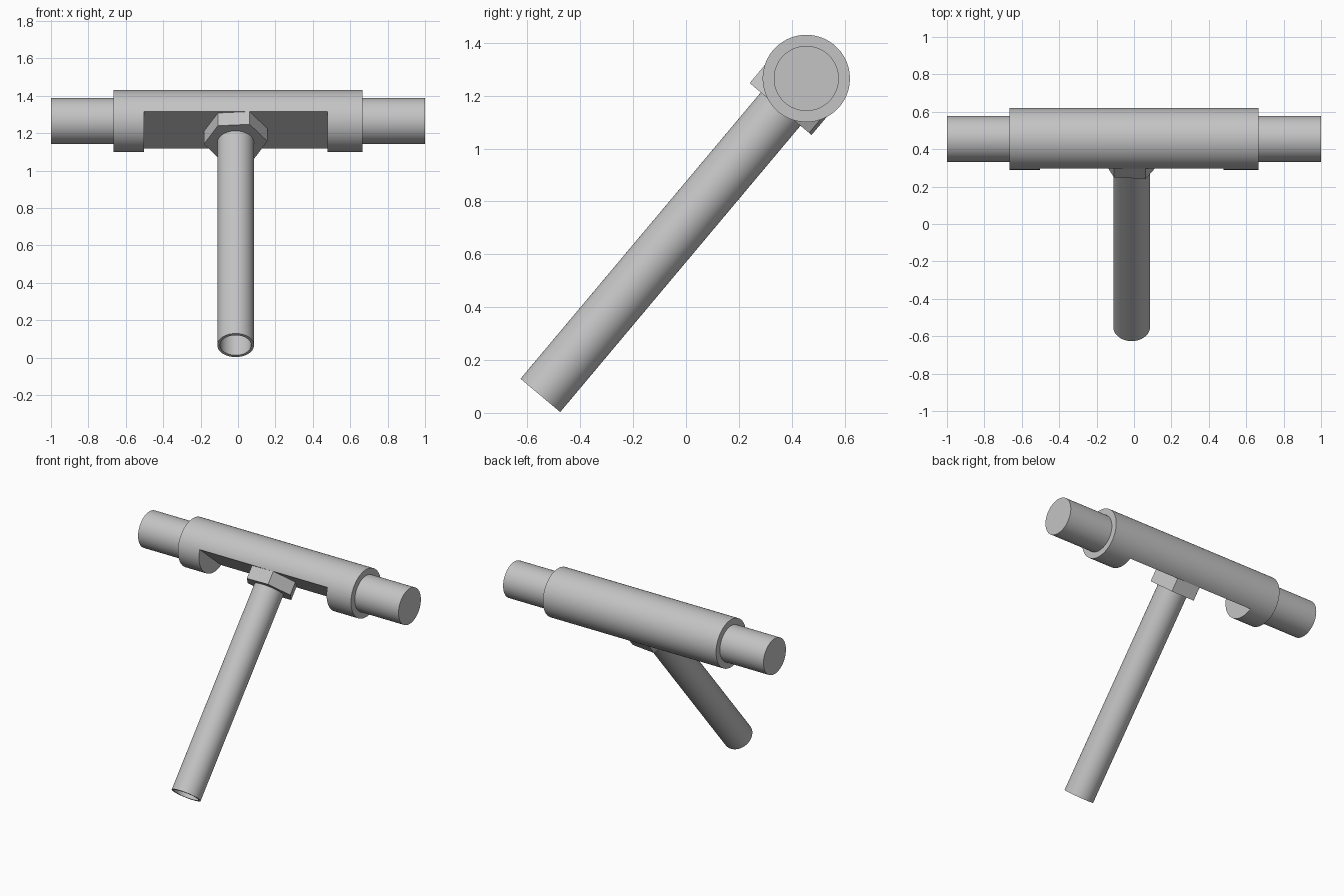
import bpy, bmesh
from math import radians
from mathutils import Matrix, Vector

if "Cube" in bpy.data.objects:
    bpy.data.objects.remove(bpy.data.objects["Cube"], do_unlink=True)

# One plain grey material
grey = bpy.data.materials.new("plain_grey")
grey.use_nodes = True
COLOUR = (0.55, 0.55, 0.55, 1)
grey.diffuse_color = COLOUR
grey.node_tree.nodes["Principled BSDF"].inputs["Base Color"].default_value = COLOUR

# Frames: the crossbar axis, and the handle tilted 40 degrees through that axis
CENTRE = Matrix.Translation((0, 0.455, 1.265))
BAR = CENTRE @ Matrix.Rotation(radians(90), 4, "Y")
HANDLE = CENTRE @ Matrix.Translation((-0.0125, 0, 0)) @ Matrix.Rotation(radians(-40), 4, "X")
FLAT = -0.062       # level of the flat seat along the handle axis
NUT_FACE = -0.151   # outer face of the nut


def finish(bm, name, frame):
    """Turn a bmesh into a placed, coloured object."""
    mesh = bpy.data.meshes.new(name)
    bmesh.ops.recalc_face_normals(bm, faces=bm.faces)
    bm.transform(frame)
    bm.to_mesh(mesh)
    bm.free()
    mesh.materials.append(grey)
    obj = bpy.data.objects.new(name, mesh)
    bpy.context.collection.objects.link(obj)
    return obj


def prism(radius, start, end, sides=96, turn=0):
    """Closed prism along local z between two levels."""
    bm = bmesh.new()
    place = Matrix.Translation((0, 0, (start + end) / 2)) @ Matrix.Rotation(radians(turn), 4, "Z")
    bmesh.ops.create_cone(bm, cap_ends=True, segments=sides, radius1=radius,
                          radius2=radius, depth=end - start, matrix=place)
    return bm


def smooth(obj):
    bpy.ops.object.select_all(action="DESELECT")
    obj.select_set(True)
    bpy.context.view_layer.objects.active = obj
    bpy.ops.object.shade_smooth_by_angle(angle=radians(30))


# Thick sleeve with a flat seat cut into its underside
sleeve = finish(prism(0.165, -0.665, 0.665), "sleeve", BAR)
box = bmesh.new()
bmesh.ops.create_cube(box, size=1)
box.transform(Matrix.Translation((0, 0, FLAT - 0.2)) @ Matrix.Diagonal((0.98, 0.6, 0.4, 1)))
cutter = finish(box, "seat_cutter", HANDLE)
cutter.hide_render = True
cut = sleeve.modifiers.new("seat_cut", "BOOLEAN")
cut.operation = "DIFFERENCE"
cut.solver = "EXACT"
cut.object = cutter
bpy.context.view_layer.objects.active = sleeve
bpy.ops.object.modifier_apply(modifier=cut.name)
bpy.data.objects.remove(cutter, do_unlink=True)
smooth(sleeve)

# Rod ends sticking out of the sleeve
for side, start, end in (("left", 0.6, 1), ("right", -1, -0.6)):
    smooth(finish(prism(0.123, start, end), side + "_rod_end", BAR))

# Hexagonal nut on the seat, turned slightly
finish(prism(0.17, NUT_FACE, FLAT, sides=6, turn=26), "hex_nut", HANDLE)

# Hollow handle tube, bored from its open end up to the nut
LENGTH = 1.565
tube = prism(0.098, -LENGTH, NUT_FACE)
tube.normal_update()
mouth = [f for f in tube.faces if f.normal.z < -0.9]
bmesh.ops.inset_individual(tube, faces=mouth, thickness=0.015)
bore = bmesh.ops.extrude_discrete_faces(tube, faces=mouth)["faces"]
bmesh.ops.translate(tube, verts=bore[0].verts, vec=Vector((0, 0, LENGTH + NUT_FACE - 0.02)))
smooth(finish(tube, "handle_tube", HANDLE))
